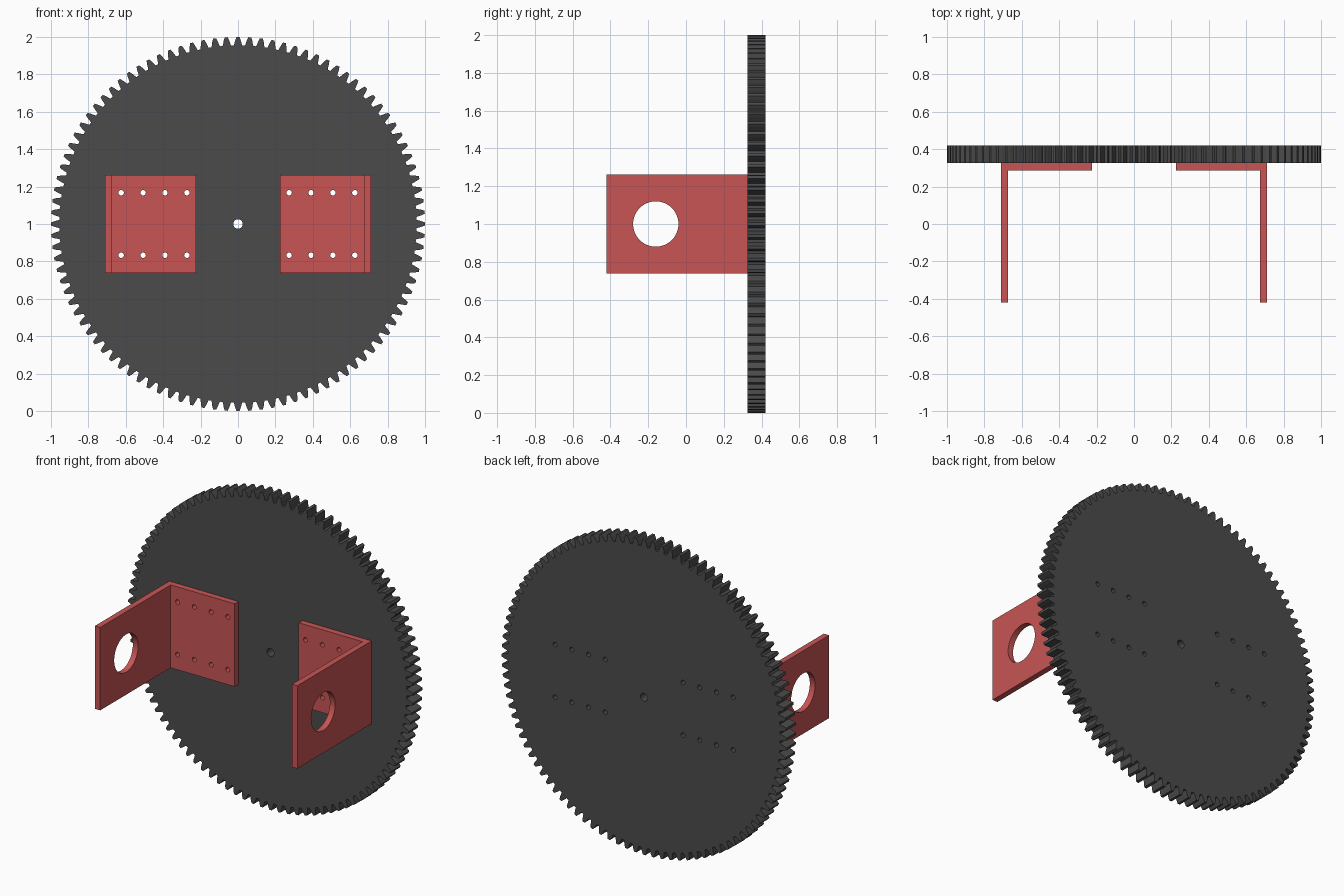
import bpy, bmesh
from math import sin, cos, pi
from mathutils import Matrix, Vector

if "Cube" in bpy.data.objects:
    bpy.data.objects.remove(bpy.data.objects["Cube"])


def material(name, rgb):
    m = bpy.data.materials.new(name)
    m.diffuse_color = (*rgb, 1)
    m.use_nodes = True
    m.node_tree.nodes["Principled BSDF"].inputs["Base Color"].default_value = m.diffuse_color
    return m


def add_object(name, bm, mat=None):
    bmesh.ops.recalc_face_normals(bm, faces=bm.faces)
    mesh = bpy.data.meshes.new(name)
    bm.to_mesh(mesh)
    bm.free()
    ob = bpy.data.objects.new(name, mesh)
    bpy.context.collection.objects.link(ob)
    if mat:
        mesh.materials.append(mat)
    return ob


def prism(name, points, offset, mat):
    bm = bmesh.new()
    face = bm.faces.new([bm.verts.new(p) for p in points])
    new = bmesh.ops.extrude_face_region(bm, geom=[face], use_keep_orig=True)["geom"]
    bmesh.ops.translate(bm, vec=offset, verts=[v for v in new if isinstance(v, bmesh.types.BMVert)])
    return add_object(name, bm, mat)


def add_cylinder(bm, centre, radius, depth, axis, sides):
    rot = Matrix.Rotation(pi / 2, 4, axis)
    bmesh.ops.create_cone(bm, cap_ends=True, segments=sides, radius1=radius, radius2=radius,
                          depth=depth, matrix=Matrix.Translation(centre) @ rot)


def cut(ob, cutter):
    mod = ob.modifiers.new("holes", "BOOLEAN")
    mod.operation = "DIFFERENCE"
    mod.solver = "EXACT"
    mod.object = cutter


dark = material("dark_grey", (0.07, 0.07, 0.07))
red = material("red", (0.58, 0.09, 0.09))

# Hole cutters: axle hole, bolt holes, side bores
bm = bmesh.new()
add_cylinder(bm, (0, 0.37, 1), 0.025, 0.4, "X", 32)
for s in (-1, 1):
    for i in range(4):
        for z in (0.833, 1.167):
            add_cylinder(bm, (s * (0.273 + i * 0.1173), 0.37, z), 0.0145, 0.4, "X", 20)
    add_cylinder(bm, (s * 0.69, -0.16, 1), 0.12, 0.2, "Y", 64)
cutter = add_object("hole_cutter", bm)
cutter.hide_render = True
cutter.hide_viewport = True

# Gear wheel
teeth = 100
flank = [(-0.0235, 0.955), (-0.0195, 0.966), (-0.0155, 0.981), (-0.008, 1.0)]
flank += [(-a, r) for a, r in reversed(flank)]
outline = []
for t in range(teeth):
    for a, r in flank:
        ang = 2 * pi * t / teeth + a
        outline.append((r * sin(ang), 0.325, 1 + r * cos(ang)))
gear = prism("gear_wheel", outline, Vector((0, 0.095, 0)), dark)
cut(gear, cutter)

# L-shaped brackets
profile = [(0.71, 0.325), (0.225, 0.325), (0.225, 0.287), (0.673, 0.287), (0.673, -0.42), (0.71, -0.42)]
for name, s in (("left_bracket", -1), ("right_bracket", 1)):
    bracket = prism(name, [(s * x, y, 0.737) for x, y in profile], Vector((0, 0, 0.526)), red)
    cut(bracket, cutter)
